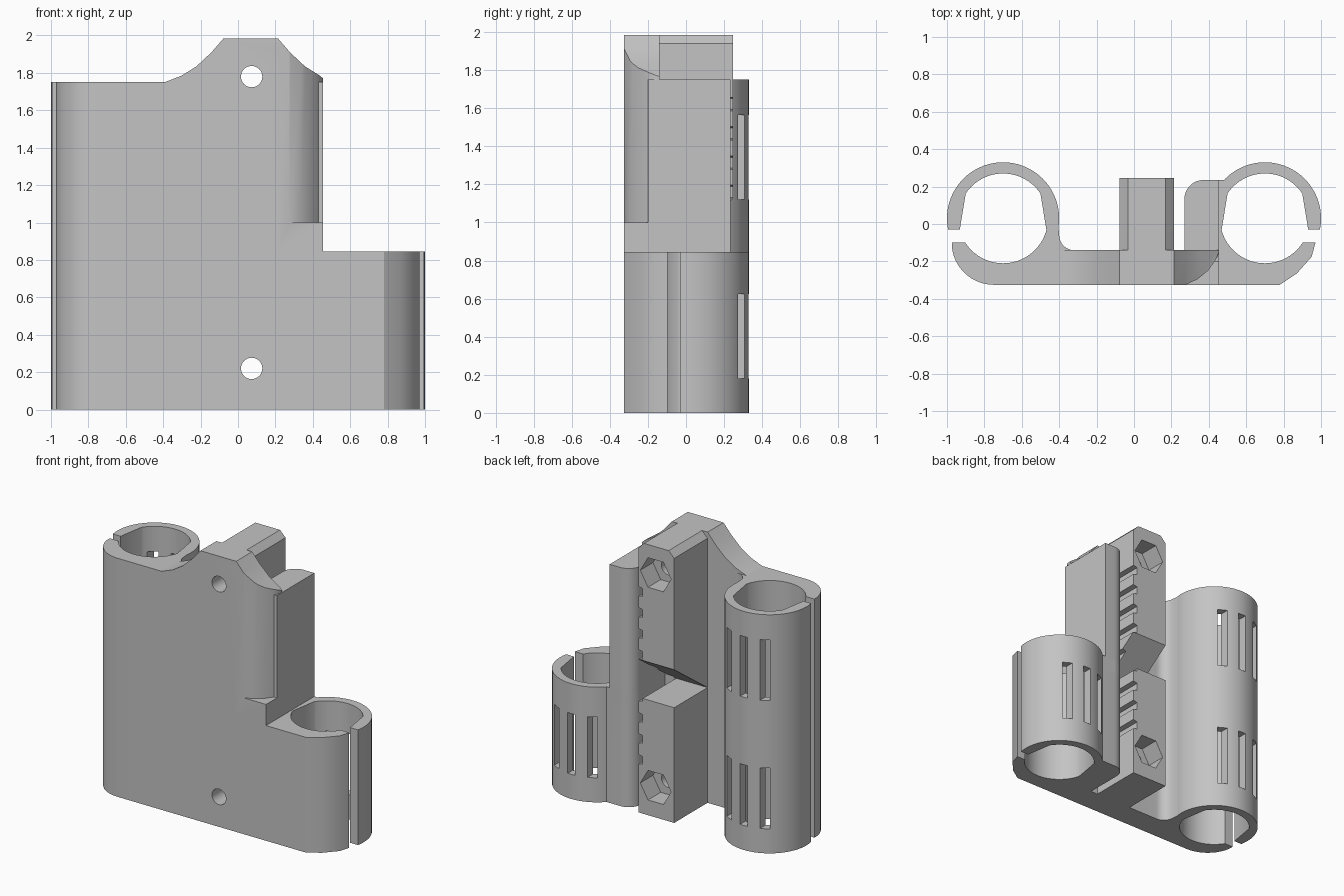
import bpy, bmesh, math
from mathutils import Vector

old = bpy.data.objects.get("Cube")
if old:
    bpy.data.objects.remove(old, do_unlink=True)

grey = bpy.data.materials.new("plain grey")
grey.use_nodes = True
grey.diffuse_color = (0.55, 0.55, 0.55, 1)
grey.node_tree.nodes["Principled BSDF"].inputs["Base Color"].default_value = grey.diffuse_color


def prism(name, pts, axis, lo, hi):
    """Extrude a 2D outline along an axis; the outline uses the other two axes in order."""
    def place(p, d):
        u, v = p
        return {"x": (d, u, v), "y": (u, d, v), "z": (u, v, d)}[axis]
    bm = bmesh.new()
    face = bm.faces.new([bm.verts.new(place(p, lo)) for p in pts])
    ext = bmesh.ops.extrude_face_region(bm, geom=[face])
    verts = [g for g in ext["geom"] if isinstance(g, bmesh.types.BMVert)]
    bmesh.ops.translate(bm, verts=verts, vec=Vector(place((0, 0), hi - lo)))
    bmesh.ops.recalc_face_normals(bm, faces=bm.faces)
    mesh = bpy.data.meshes.new(name)
    bm.to_mesh(mesh)
    bm.free()
    mesh.materials.append(grey)
    ob = bpy.data.objects.new(name, mesh)
    bpy.context.collection.objects.link(ob)
    return ob


def box(name, x0, x1, y0, y1, z0, z1):
    return prism(name, [(x0, y0), (x1, y0), (x1, y1), (x0, y1)], "z", z0, z1)


def arc(cx, cy, r, a0, a1, n):
    return [(cx + r * math.cos(math.radians(a0 + (a1 - a0) * i / n)),
             cy + r * math.sin(math.radians(a0 + (a1 - a0) * i / n))) for i in range(n + 1)]


def circle(cx, cy, r, n=72, turn=0):
    return arc(cx, cy, r, turn, turn + 360, n)[:-1]


def combine(target, tool, operation):
    mod = target.modifiers.new("join", "BOOLEAN")
    mod.operation, mod.object, mod.solver = operation, tool, "EXACT"
    bpy.context.view_layer.objects.active = target
    bpy.ops.object.modifier_apply(modifier=mod.name)
    bpy.data.objects.remove(tool, do_unlink=True)


FRONT, BACK = -0.325, -0.14          # front plate
TALL, SHORT, TOP = 1.75, 0.845, 1.985  # heights
BX, BY = 0.7, 0.03                   # barrel axes
MID = 0.068                          # middle of the belt block

# Front plate with a concave rise to the peak
rise = [(0.46, 1.75), (0.37, 1.785), (0.29, 1.835), (0.21, 1.91), (0.145, TOP)]
body = prism("bearing_carriage",
             [(-0.41, 0), (0.455, 0), (0.455, 1.77)]
             + [(MID + x, z) for x, z in rise[1:]]
             + [(MID - x, z) for x, z in reversed(rise)] + [(-0.41, TALL)],
             "y", FRONT, BACK)

# Rounded front right edge of the plate above the ledge
edge = [(0.275, FRONT), (0.34, -0.295), (0.395, -0.25), (0.435, -0.195), (0.46, BACK)]
combine(body, prism("edge_cutter", edge + [(0.6, BACK), (0.6, -0.4), (0.275, -0.4)],
                    "z", 1.0, 2.1), "DIFFERENCE")

# Barrels and the plate ends that carry them
parts = [
    prism("tall_barrel", circle(-BX, BY, 0.3), "z", 0, TALL),
    prism("short_barrel", circle(BX, BY, 0.3), "z", 0, SHORT),
    prism("tall_end", [(-0.975, -0.06)] + arc(-0.75, -0.1, 0.225, 190, 270, 10)
          + [(-0.3, FRONT), (-0.3, BACK)]
          + arc(-0.32, -0.06, 0.08, 270, 180, 8) + [(-0.41, 0.05)], "z", 0, TALL),
    prism("short_end", [(0.2, FRONT), (0.78, FRONT), (0.87, -0.265), (0.95, -0.175),
                        (0.97, -0.1), (0.97, -0.06), (0.5, -0.06), (0.4, BACK), (0.2, BACK)],
          "z", 0, SHORT),
]
# Wall beside the belt, with a rounded corner
corner = arc(0.37, 0.135, 0.1, 180, 90, 10)
parts += [prism("belt_wall", [(0.27, -0.2)] + corner + [(0.455, 0.235), (0.455, -0.2)],
                "z", SHORT - 0.1, TALL),
          prism("belt_wall_base", [(0.27, -0.2)] + corner + [(0.52, 0.235), (0.52, -0.2)],
                "z", 0, SHORT)]
# Belt block with chamfered top
L, R = MID - 0.145, MID + 0.145
parts.append(prism("belt_block", [(L, 0), (R, 0), (R, 1.94), (R - 0.045, TOP),
                                  (L + 0.045, TOP), (L, 1.94)], "y", -0.2, 0.247))
for p in parts:
    combine(body, p, "UNION")

# Barrel bores, clamping gaps and rear windows
cuts = []
for side, h, rows in ((-1, TALL, (0.18, 1.12)), (1, SHORT, (0.18,))):
    cx = side * BX
    bore = [p for p in circle(cx, BY, 0.24, 96) if not -0.03 < p[1] < 0.15]
    cuts.append(prism("bore_cutter", bore, "z", -0.05, h + 0.05))
    x0, x1 = sorted((side * 0.88, side * 1.1))
    cuts.append(box("gap_cutter", x0, x1, -0.098, -0.03, -0.05, h + 0.05))
    for z in rows:
        for dx in (-0.145, 0, 0.145):
            cuts.append(box("window_cutter", cx + dx - 0.03, cx + dx + 0.03,
                            0.12, 0.4, z, z + 0.445))

# Screw holes with hexagonal nut pockets
for z in (0.22, 1.78):
    cuts.append(prism("hole_cutter", circle(MID + 0.005, z, 0.057, 32), "y", -0.4, 0.4))
    cuts.append(prism("nut_cutter", circle(MID + 0.005, z, 0.125, 6), "y", 0.1, 0.4))

# Belt teeth and the sloped belt opening
for i in range(9):
    z = 0.39 + i * 0.154
    cuts.append(prism("tooth_cutter", [(R + 0.02, z - 0.04), (R + 0.02, z + 0.04),
                                       (R - 0.035, z + 0.028), (R - 0.035, z - 0.028)],
                      "y", BACK, 0.3))
cuts.append(prism("opening_cutter", [(BACK, SHORT), (0.27, SHORT), (0.27, 1.14)],
                  "x", L - 0.02, R + 0.02))
for c in cuts:
    combine(body, c, "DIFFERENCE")

# Shade curved walls smoothly and keep edges crisp
bpy.ops.object.select_all(action="DESELECT")
body.select_set(True)
bpy.context.view_layer.objects.active = body
bpy.ops.object.shade_smooth_by_angle(angle=math.radians(28))
